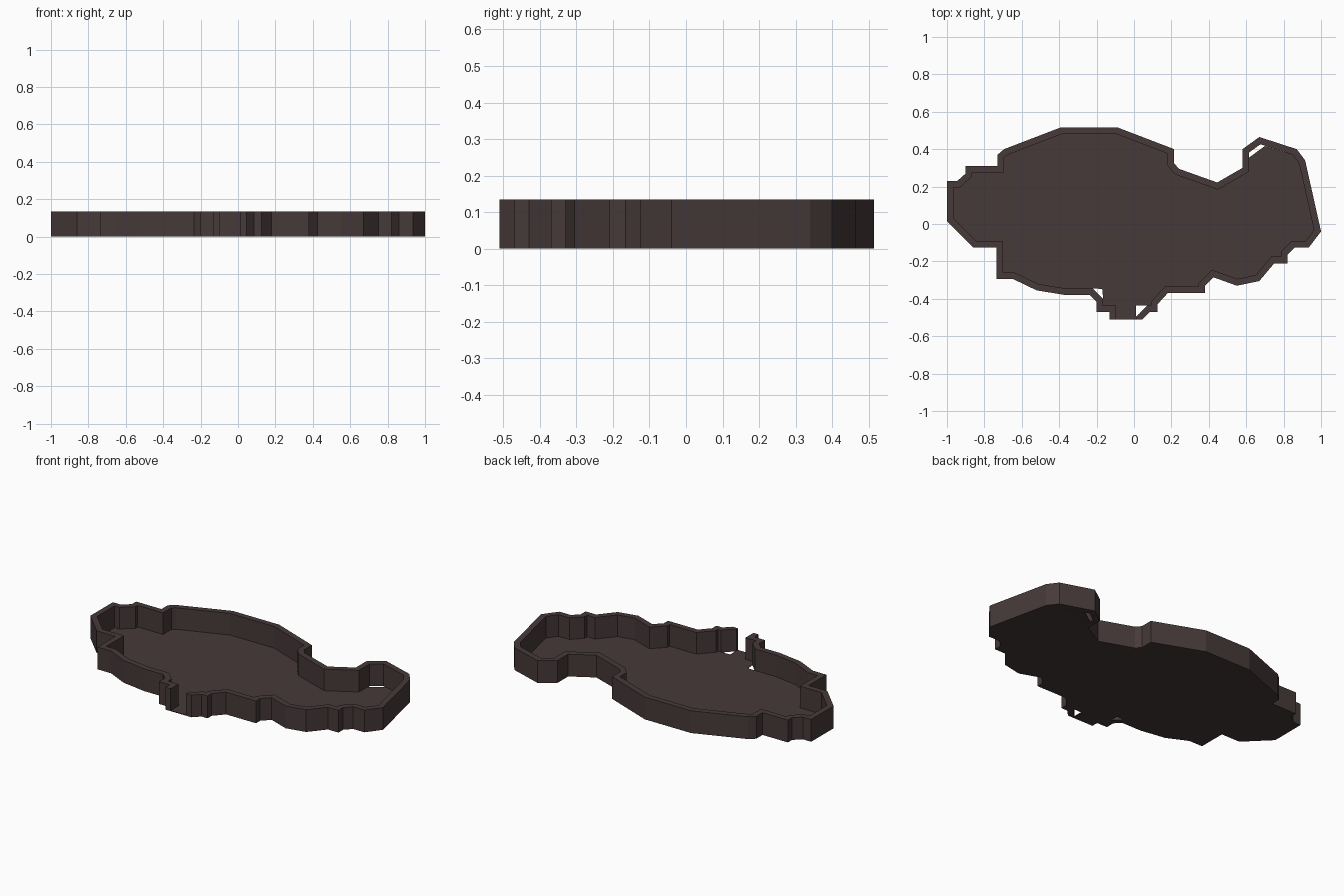
import bpy, bmesh
from mathutils import Vector

if "Cube" in bpy.data.objects:
    bpy.data.objects.remove(bpy.data.objects["Cube"])

HEIGHT, WALL, FLOOR = 0.135, 0.035, 0.004

brown = bpy.data.materials.new("dark brown")
brown.diffuse_color = (0.062, 0.041, 0.041, 1)
brown.use_nodes = True
brown.node_tree.nodes["Principled BSDF"].inputs["Base Color"].default_value = brown.diffuse_color

# Outer outline, clockwise from the left side of the front opening
outline = [Vector(p) for p in (
    (-.13, -.51), (-.13, -.47), (-.20, -.47), (-.20, -.415), (-.235, -.38),
    (-.365, -.38), (-.52, -.355), (-.645, -.295), (-.735, -.295), (-.735, -.125),
    (-.86, -.125), (-1, .015), (-1, .23), (-.945, .23), (-.90, .27), (-.90, .31),
    (-.73, .31), (-.73, .37), (-.695, .40), (-.395, .515), (-.085, .515),
    (.215, .40), (.215, .325), (.24, .295), (.445, .222), (.58, .30), (.58, .40),
    (.67, .465), (.87, .40), (.915, .34), (1, -.04), (.935, -.125), (.86, -.125),
    (.82, -.165), (.82, -.21), (.75, -.21), (.67, -.305), (.55, -.33),
    (.425, -.285), (.38, -.33), (.38, -.37), (.18, -.37), (.125, -.43),
    (.125, -.47), (.085, -.47), (.045, -.51), (.01, -.51))]


def inset(path, t):
    """Mitred offset of an open path towards its right-hand side."""
    normals = []
    for a, b in zip(path, path[1:]):
        d = (b - a).normalized()
        normals.append(Vector((d.y, -d.x)))
    result = []
    for i, p in enumerate(path):
        n1 = normals[max(i - 1, 0)]
        n2 = normals[min(i, len(normals) - 1)]
        result.append(p + (n1 + n2) * t / (1 + n1.dot(n2)))
    return result


def slab(name, polygons, height):
    """Extrude flat polygons, joined along shared edges, up from z = 0."""
    bm = bmesh.new()
    for poly in polygons:
        bm.faces.new([bm.verts.new((p.x, p.y, 0)) for p in poly])
    bmesh.ops.remove_doubles(bm, verts=bm.verts, dist=0.0005)
    ext = bmesh.ops.extrude_face_region(bm, geom=bm.faces[:], use_keep_orig=True)
    top = [g for g in ext["geom"] if isinstance(g, bmesh.types.BMVert)]
    bmesh.ops.translate(bm, verts=top, vec=(0, 0, height))
    bmesh.ops.triangulate(bm, faces=[f for f in bm.faces if len(f.verts) > 4])
    bmesh.ops.recalc_face_normals(bm, faces=bm.faces)
    mesh = bpy.data.meshes.new(name)
    bm.to_mesh(mesh)
    bm.free()
    mesh.materials.append(brown)
    bpy.context.collection.objects.link(bpy.data.objects.new(name, mesh))


inner = inset(outline, WALL)
inner[-2:] = [Vector((.03, -.478)), Vector((.01, -.497))]

# Rim wall, open at the front tab
slab("rim_wall", [(outline[i], outline[i + 1], inner[i + 1], inner[i])
                  for i in range(len(outline) - 1)], HEIGHT)

# Thin floor inside the rim, with small corner gaps
floor = inner[:-2]
floor[26:28] = [Vector((.615, .355)), Vector((.70, .417))]
floor += [Vector((.01, -.437)), Vector((.01, -.51))]
floor.insert(4, Vector((-.17, -.347)))
slab("floor", [floor], FLOOR)
